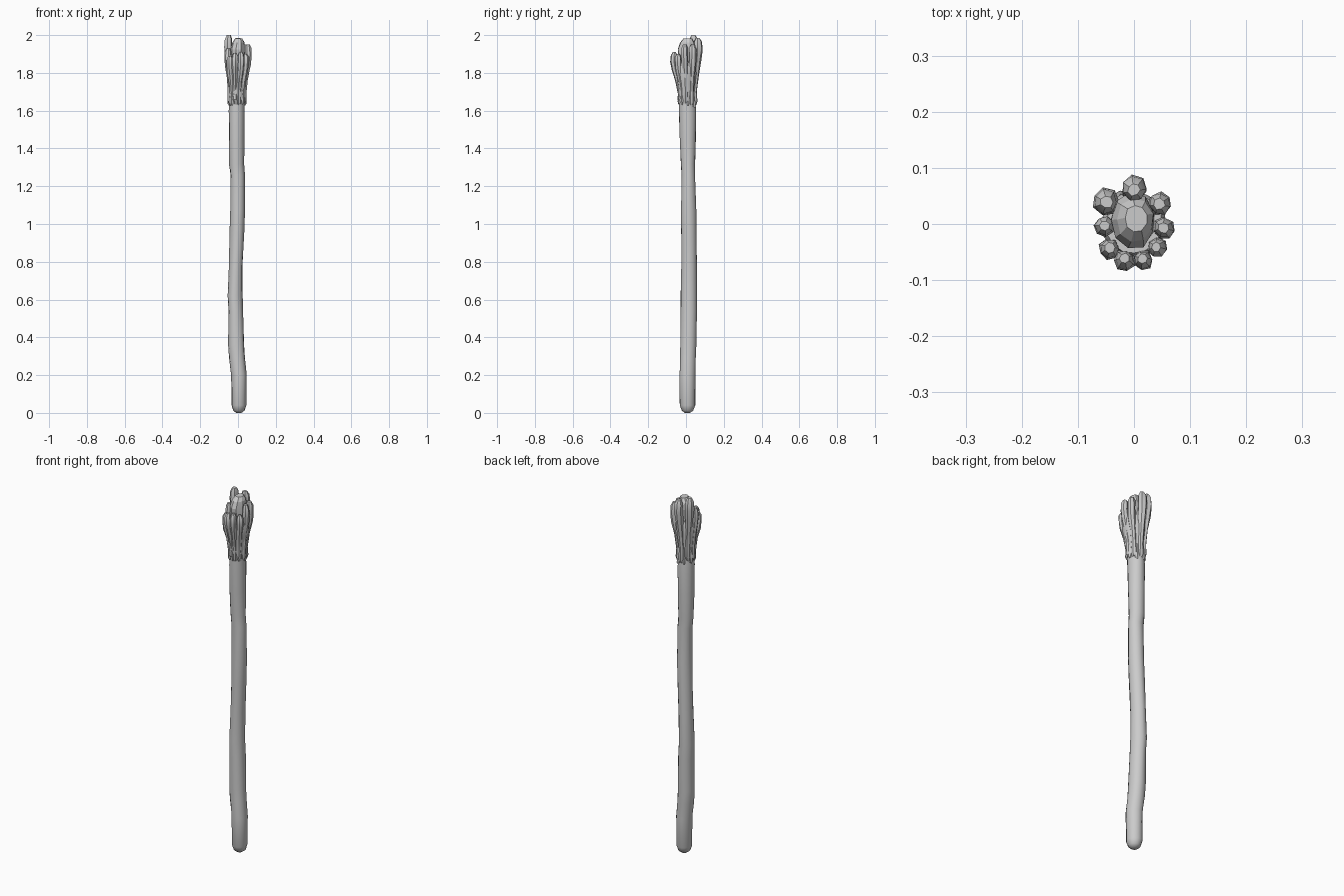
import bpy, bmesh, math, random
from mathutils import Vector

random.seed(4)
if "Cube" in bpy.data.objects:
    bpy.data.objects.remove(bpy.data.objects["Cube"], do_unlink=True)

grey = bpy.data.materials.new("worn grey")
grey.use_nodes = True
colour = (0.6, 0.6, 0.6, 1)
grey.diffuse_color = colour
grey.node_tree.nodes["Principled BSDF"].inputs["Base Color"].default_value = colour


def loft(name, rings, sides, rough=0.0, angle=40, twist=0.0):
    """Skin horizontal elliptical rings (x, y, z, rx, ry), capped at both ends."""
    bm = bmesh.new()
    loops = []
    for x, y, z, rx, ry in rings:
        loop = []
        for i in range(sides):
            a = math.tau * i / sides + twist
            k = 1 + random.uniform(-rough, rough)
            loop.append(bm.verts.new((x + rx * k * math.cos(a), y + ry * k * math.sin(a), z)))
        loops.append(loop)
    for low, high in zip(loops, loops[1:]):
        for i in range(sides):
            j = (i + 1) % sides
            bm.faces.new((low[i], low[j], high[j], high[i]))
    bm.faces.new(loops[0][::-1])
    bm.faces.new(loops[-1])
    mesh = bpy.data.meshes.new(name)
    bm.to_mesh(mesh)
    bm.free()
    mesh.materials.append(grey)
    ob = bpy.data.objects.new(name, mesh)
    bpy.context.collection.objects.link(ob)
    bpy.ops.object.select_all(action="DESELECT")
    ob.select_set(True)
    bpy.context.view_layer.objects.active = ob
    bpy.ops.object.shade_smooth_by_angle(angle=math.radians(angle))
    return ob


# Crooked wooden shaft with a rounded foot
shaft = [(.005, .008, 0, .014, .014), (.005, .008, .012, .03, .03),
         (.005, .008, .04, .039, .041), (.005, .008, .2, .041, .043),
         (-.005, .010, .29, .042, .043), (-.009, .012, .36, .042, .044),
         (-.012, .014, .54, .039, .044), (-.016, .015, .62, .040, .044),
         (-.012, .016, .78, .036, .042), (-.006, .016, .95, .038, .041),
         (-.002, .014, 1.07, .038, .041), (-.002, .012, 1.26, .038, .036),
         (-.008, .011, 1.32, .039, .038), (-.007, .009, 1.45, .041, .043),
         (-.007, .008, 1.6, .042, .046), (-.005, .004, 1.7, .040, .042)]
loft("shaft", shaft, 14, rough=.035)

# Flared cup growing out of the shaft
cup = [(-.005, .006, 1.63, .040, .043), (-.004, .002, 1.68, .043, .043),
       (-.003, 0, 1.74, .049, .050), (0, 0, 1.79, .056, .057),
       (0, 0, 1.84, .057, .058), (0, 0, 1.86, .050, .052)]
loft("claw_cup", cup, 16, rough=.03)

# Faceted stone held by the claw
stone = [(0, .005, 1.80, .030, .035), (0, .005, 1.87, .040, .050),
         (-.002, .005, 1.925, .040, .050), (.002, .006, 1.96, .033, .040),
         (.004, .010, 1.982, .020, .024)]
loft("stone", stone, 9, rough=.05, angle=12, twist=.3)


def finger(name, x, y, top, r):
    """Knuckled finger rising from the shaft to a blunt tip at (x, y, top)."""
    out = Vector((x, y)).normalized()
    tip = Vector((x, y))
    foot = Vector((-.005, .006)) + out * .036
    start = 1.62 + random.uniform(0, .025)
    steps = [(0, 0, .5), (.06, .04, .85), (.2, .05, .7), (.45, .42, .75),
             (.66, .82, .95), (.82, 1.03, 1.05), (.94, 1.0, .95), (1, .93, .5)]
    rings = []
    for h, lean, size in steps:
        p = foot.lerp(tip, lean)
        rings.append((p.x, p.y, start + (top - start) * h, r * size, r * size))
    loft(name, rings, 7, rough=.12, angle=35, twist=random.random())


# Ring of fingers, short at the front and tall at the back
fingers = {
    "back_right_finger": (-.050, .040, 2.0, .022),
    "back_finger": (0, .063, 1.985, .022),
    "back_left_finger": (.047, .036, 1.95, .020),
    "left_finger": (.054, -.008, 1.95, .019),
    "front_left_finger": (.041, -.042, 1.90, .017),
    "front_inner_left_finger": (.016, -.064, 1.91, .017),
    "front_inner_right_finger": (-.017, -.064, 1.905, .018),
    "front_right_finger": (-.044, -.044, 1.89, .018),
    "right_finger": (-.053, -.004, 1.93, .018),
}
for name, (x, y, top, r) in fingers.items():
    finger(name, x, y, top, r)

# Ragged roots gripping the shaft below the cup
for n in range(7):
    a = math.tau * n / 7 + .1
    c, s = math.cos(a), math.sin(a)
    low = 1.612 + random.uniform(0, .03)
    root = [(-.006 + c * d, .007 + s * d, low + h, r, r) for d, h, r in
            [(.038, 0, .006), (.039, .012, .012), (.038, .04, .011), (.036, .09, .008)]]
    loft("root_%d" % (n + 1), root, 6, rough=.15)
